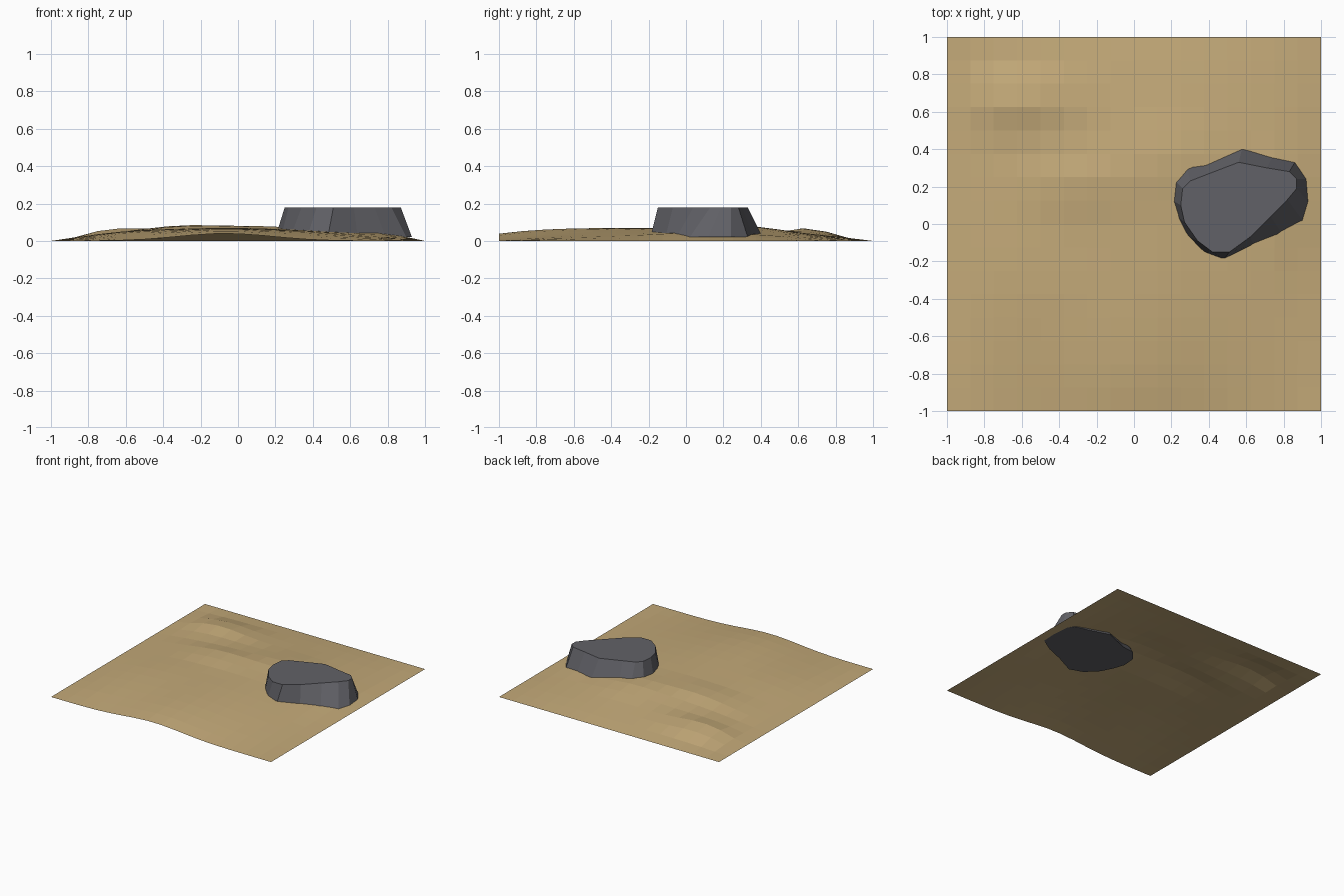
import bpy, bmesh
from math import exp

if "Cube" in bpy.data.objects:
    bpy.data.objects.remove(bpy.data.objects["Cube"])


def material(name, rgb):
    m = bpy.data.materials.new(name)
    m.diffuse_color = (*rgb, 1)
    m.use_nodes = True
    m.node_tree.nodes["Principled BSDF"].inputs["Base Color"].default_value = m.diffuse_color
    return m


def add_object(name, bm, mat):
    mesh = bpy.data.meshes.new(name)
    bmesh.ops.recalc_face_normals(bm, faces=bm.faces)
    bm.to_mesh(mesh)
    bm.free()
    mesh.materials.append(mat)
    ob = bpy.data.objects.new(name, mesh)
    bpy.context.collection.objects.link(ob)


# Low dunes: centre x, y, width x, y, height
DUNES = [(-0.62, 0.66, 0.28, 0.15, 0.046),
         (-0.30, 0.22, 0.30, 0.14, 0.027),
         (0.20, 0.36, 0.28, 0.20, 0.022),
         (0.84, 0.12, 0.18, 0.30, 0.024),
         (-0.60, -0.30, 0.30, 0.40, 0.012)]


def bump(x, y, cx, cy, wx, wy, h):
    return h * exp(-((x - cx) / wx) ** 2 - ((y - cy) / wy) ** 2)


def height(x, y):
    mask = min(1, 4 * (1 - abs(x))) * min(1, 4 * (1 - abs(y)))
    z = 0.065 * (1 - x * x) * (1 - y * y)
    z += (1 - x * x) * bump(x, y, -0.08, -1, 0.38, 0.6, 0.04)
    return z + mask * sum(bump(x, y, *d) for d in DUNES)


# Sand sheet, 16 x 16 flat quads
bm = bmesh.new()
bmesh.ops.create_grid(bm, x_segments=16, y_segments=16, size=1)
for v in bm.verts:
    v.co.z = height(v.co.x, v.co.y)
if sum(f.normal.z for f in bm.faces) < 0:
    bmesh.ops.reverse_faces(bm, faces=bm.faces)
add_object("sand_ground", bm, material("sand", (0.55, 0.40, 0.19)))

# Flat-topped rock: lower and upper outlines joined by facets
BASE = [(.58, .41), (.74, .36), (.86, .33), (.92, .24), (.93, .12), (.90, .02),
        (.79, -.05), (.64, -.11), (.48, -.19), (.37, -.15), (.28, -.06),
        (.23, .04), (.20, .13), (.21, .24), (.28, .32), (.38, .33)]
TOP = [(.56, .33), (.71, .30), (.83, .28), (.87, .24), (.87, .19), (.82, .13),
       (.73, .04), (.62, -.07), (.51, -.15), (.42, -.15), (.34, -.09),
       (.27, .01), (.25, .10), (.26, .19), (.30, .23), (.39, .265)]
bm = bmesh.new()
low = [bm.verts.new((x, y, 0.02)) for x, y in BASE]
top = [bm.verts.new((x, y, 0.18)) for x, y in TOP]
n = len(low)
for i in range(n):
    j = (i + 1) % n
    bm.faces.new((low[i], low[j], top[j], top[i]))
bm.faces.new(top)
bm.faces.new(low[::-1])
add_object("flat_rock", bm, material("rock", (0.12, 0.12, 0.135)))
